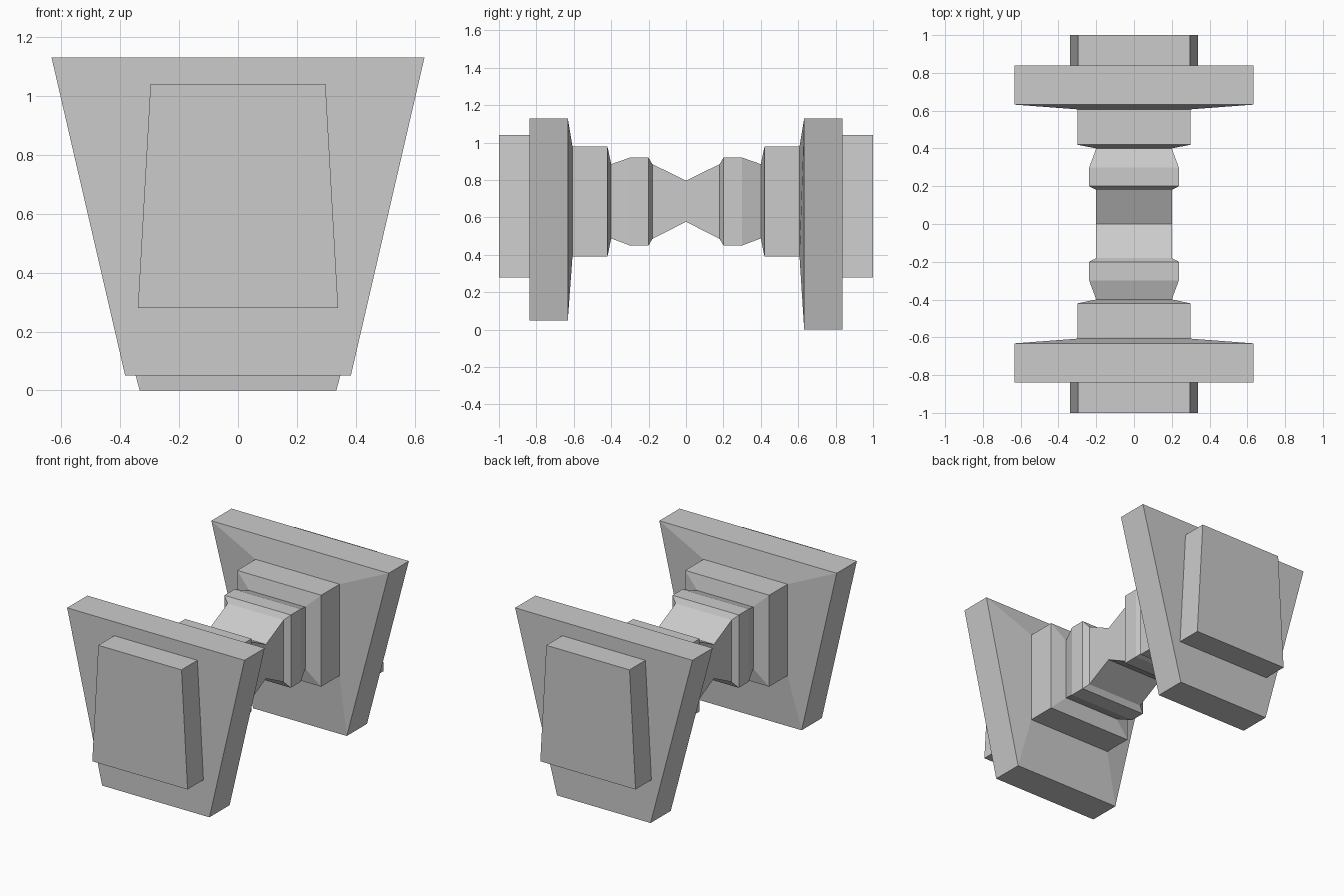
import bpy, bmesh

if "Cube" in bpy.data.objects:
    bpy.data.objects.remove(bpy.data.objects["Cube"])

# Cross-sections from the waist outwards: y, bottom z, top z, bottom half-width, top half-width
def half_profile(plate_z, plate_w):
    return [
        (0.18, 0.485, 0.885, 0.20, 0.20),        # end of pinched waist
        (0.20, 0.45, 0.92, 0.237, 0.237),        # collar
        (0.30, 0.45, 0.92, 0.237, 0.237),
        (0.40, 0.488, 0.885, 0.20, 0.20),        # groove
        (0.42, 0.39, 0.98, 0.30, 0.30),          # block
        (0.607, 0.39, 0.98, 0.30, 0.30),
        (0.632, plate_z, 1.13, plate_w, 0.633),  # flared plate
        (0.838, plate_z, 1.13, plate_w, 0.633),
        (0.838, 0.28, 1.04, 0.34, 0.297),        # raised end pad
        (1.00, 0.28, 1.04, 0.34, 0.297),
    ]


def loft(name, sections):
    bm = bmesh.new()
    rings = []
    for y, zb, zt, wb, wt in sections:
        corners = [(-wb, zb), (wb, zb), (wt, zt), (-wt, zt)]
        rings.append([bm.verts.new((x, y, z)) for x, z in corners])
    for a, b in zip(rings, rings[1:]):
        for i in range(4):
            j = (i + 1) % 4
            bm.faces.new((a[i], a[j], b[j], b[i]))
    bm.faces.new(rings[0])
    bm.faces.new(rings[-1])
    bmesh.ops.recalc_face_normals(bm, faces=bm.faces)
    mesh = bpy.data.meshes.new(name)
    bm.to_mesh(mesh)
    bm.free()
    obj = bpy.data.objects.new(name, mesh)
    bpy.context.collection.objects.link(obj)
    return obj


# Front half mirrored in y, pinched waist at the centre, longer plate at the back
front = [(-s[0], *s[1:]) for s in reversed(half_profile(0.05, 0.383))]
waist = [(0, 0.577, 0.797, 0.20, 0.20)]
back = half_profile(0.0, 0.334)
loft("double_ended_spool", front + waist + back)
